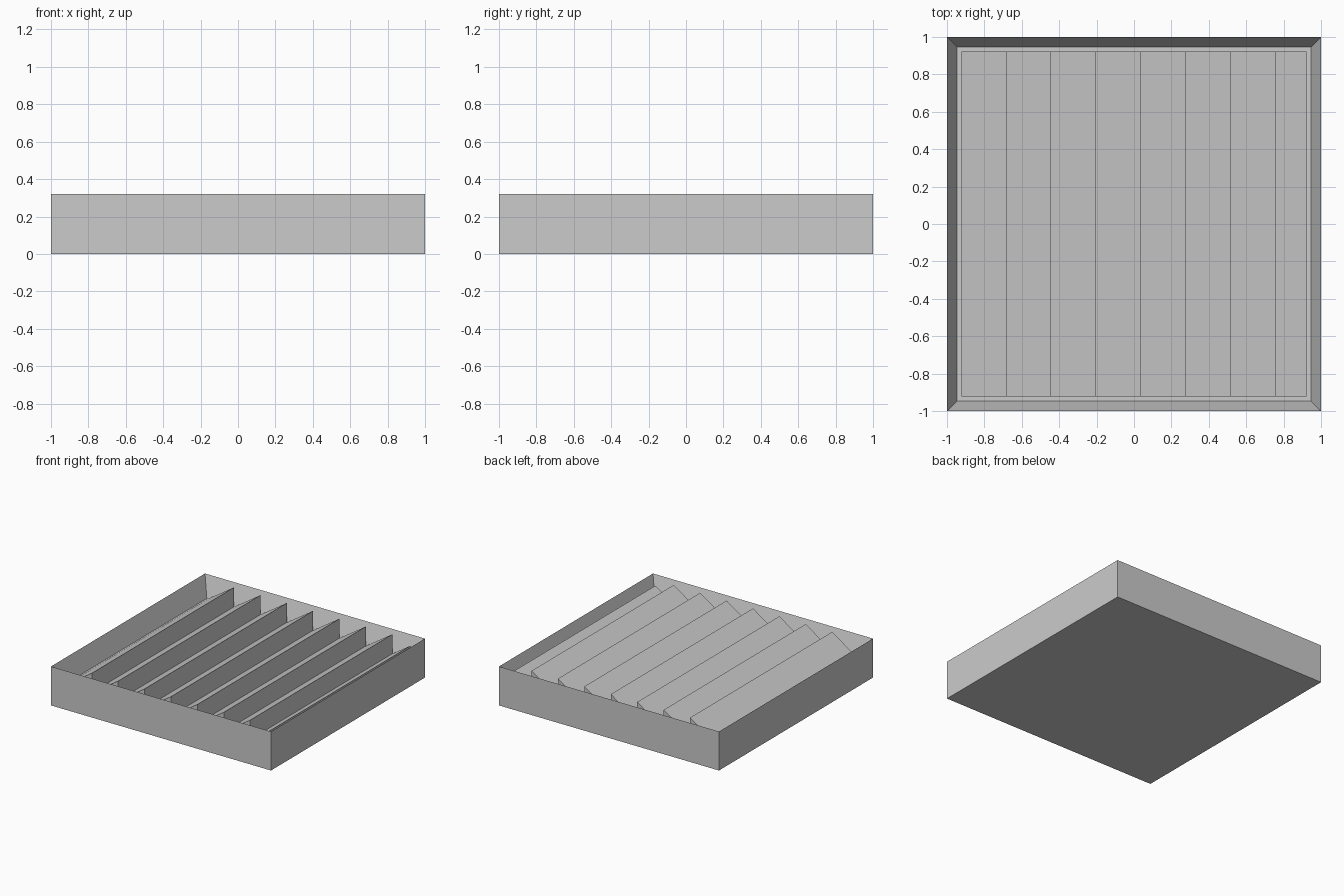
import bpy
import bmesh

if "Cube" in bpy.data.objects:
    bpy.data.objects.remove(bpy.data.objects["Cube"], do_unlink=True)

HEIGHT = 0.32     # top of the frame and of the slat ridges
INNER = 0.923     # half width of the opening
FLOOR = 0.15      # recessed panel inside the frame
VALLEY = 0.16     # low edge of each slat
PITCH = 0.24

grey = bpy.data.materials.new("light grey")
grey.use_nodes = True
colour = (0.6, 0.6, 0.6, 1)
grey.diffuse_color = colour
grey.node_tree.nodes["Principled BSDF"].inputs["Base Color"].default_value = colour


def add_object(name, bm):
    bmesh.ops.recalc_face_normals(bm, faces=bm.faces)
    mesh = bpy.data.meshes.new(name)
    bm.to_mesh(mesh)
    bm.free()
    mesh.materials.append(grey)
    obj = bpy.data.objects.new(name, mesh)
    bpy.context.collection.objects.link(obj)
    return obj


def add_prism(name, profile, y0, y1):
    """Extrude an (x, z) profile along y."""
    bm = bmesh.new()
    face = bm.faces.new([bm.verts.new((x, y0, z)) for x, z in profile])
    result = bmesh.ops.extrude_face_region(bm, geom=[face])
    moved = [v for v in result["geom"] if isinstance(v, bmesh.types.BMVert)]
    bmesh.ops.translate(bm, verts=moved, vec=(0, y1 - y0, 0))
    return add_object(name, bm)


# Square tray: a box whose top is inset and sunk
bm = bmesh.new()
bmesh.ops.create_cube(bm, size=2)
for v in bm.verts:
    v.co.z = HEIGHT if v.co.z > 0 else 0
top = max(bm.faces, key=lambda f: f.calc_center_median().z)
bmesh.ops.inset_region(bm, faces=[top], thickness=1 - INNER)
for v in top.verts:
    v.co.z = FLOOR
add_object("frame", bm)

# Sloping slats rising toward +x, each with a vertical drop; the last is cut short
for i in range(8):
    x0 = -INNER + i * PITCH
    x1 = min(x0 + PITCH, INNER)
    crest = VALLEY + (HEIGHT - VALLEY) * (x1 - x0) / PITCH
    add_prism(f"slat_{i + 1}",
              [(x0, FLOOR), (x1, FLOOR), (x1, crest), (x0, VALLEY)],
              -INNER, INNER)
